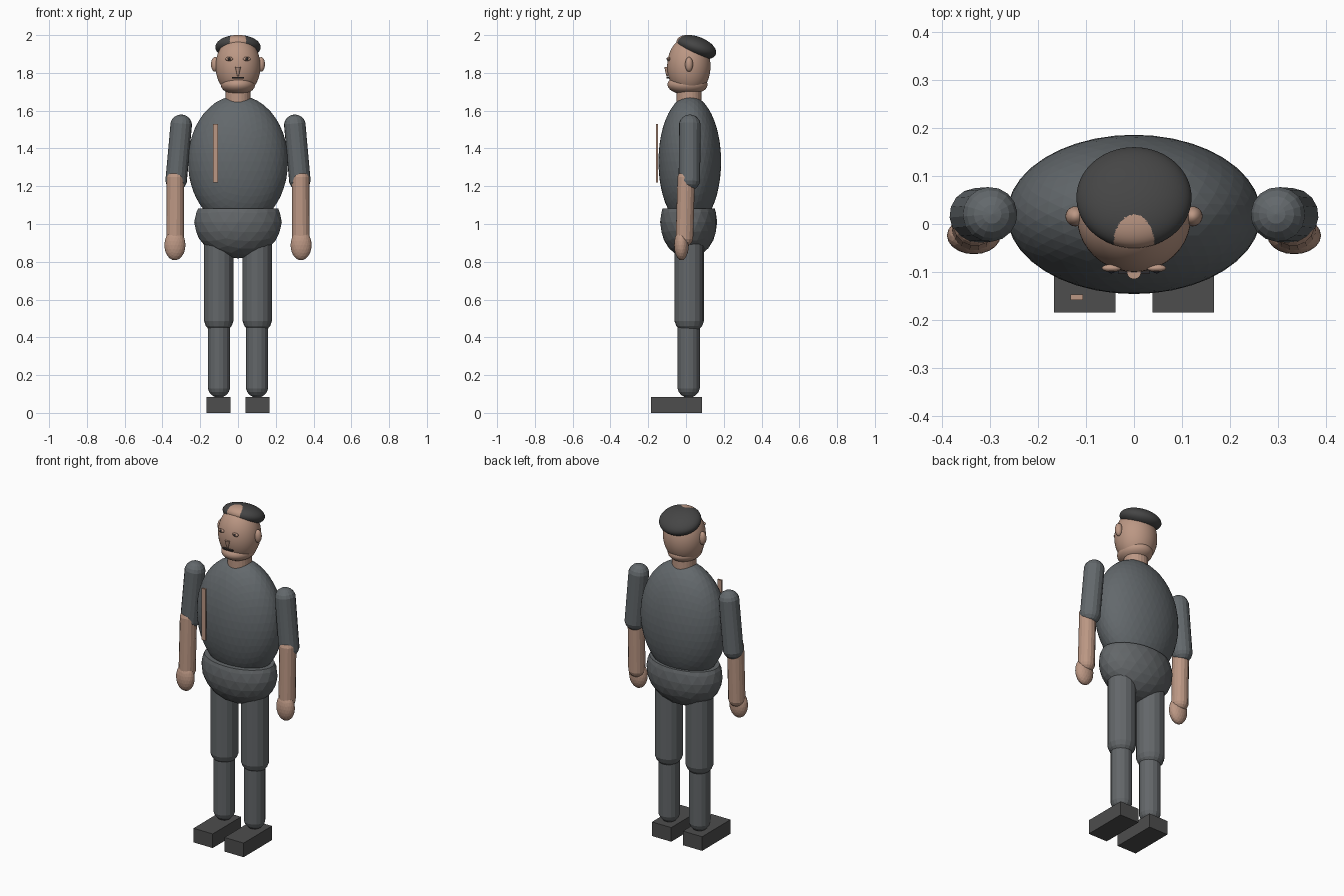
import bpy, bmesh, math
from mathutils import Matrix, Vector

cube = bpy.data.objects.get("Cube")
if cube:
    bpy.data.objects.remove(cube, do_unlink=True)


def material(name, r, g, b):
    m = bpy.data.materials.new(name)
    m.use_nodes = True
    m.diffuse_color = (r, g, b, 1)
    bsdf = next(n for n in m.node_tree.nodes if n.type == 'BSDF_PRINCIPLED')
    bsdf.inputs["Base Color"].default_value = (r, g, b, 1)
    bsdf.inputs["Roughness"].default_value = 0.8
    return m


SKIN = material("skin", 0.50, 0.31, 0.23)
SHIRT = material("shirt_grey", 0.125, 0.14, 0.15)
TROUSERS = material("trouser_grey", 0.125, 0.135, 0.142)
HAIR = material("hair_dark", 0.06, 0.06, 0.06)
SHOE = material("shoe_dark", 0.075, 0.075, 0.075)
INK = material("feature_black", 0.03, 0.025, 0.025)


def finish(name, bm, mat, smooth=False):
    mesh = bpy.data.meshes.new(name)
    bmesh.ops.recalc_face_normals(bm, faces=bm.faces)
    for f in bm.faces:
        f.smooth = smooth
    bm.to_mesh(mesh)
    bm.free()
    mesh.materials.append(mat)
    obj = bpy.data.objects.new(name, mesh)
    bpy.context.collection.objects.link(obj)
    return obj


def placed(centre, size, tilt=0):
    return (Matrix.Translation(centre) @ Matrix.Rotation(tilt, 4, 'X')
            @ Matrix.Diagonal((*size, 1)))


def ellipsoid(name, centre, radii, mat, detail=4, tilt=0, smooth=False, cut=None):
    bm = bmesh.new()
    bmesh.ops.create_icosphere(bm, subdivisions=detail, radius=1,
                               matrix=placed(centre, radii, tilt))
    if cut is not None:
        bmesh.ops.bisect_plane(bm, geom=bm.verts[:] + bm.edges[:] + bm.faces[:],
                               plane_co=(0, 0, cut), plane_no=(0, 0, 1), clear_outer=True)
        bmesh.ops.holes_fill(bm, edges=[e for e in bm.edges if e.is_boundary])
    return finish(name, bm, mat, smooth)


def box(name, centre, size, mat):
    bm = bmesh.new()
    bmesh.ops.create_cube(bm, size=1, matrix=placed(centre, size))
    return finish(name, bm, mat)


def capsule(name, start, end, radius, mat):
    # A sphere without an equator ring, pulled apart between the two end centres
    start, end = Vector(start), Vector(end)
    axis = end - start
    bm = bmesh.new()
    bmesh.ops.create_uvsphere(bm, u_segments=16, v_segments=9, radius=radius * 1.015)
    for v in bm.verts:
        if v.co.z > 0:
            v.co.z += axis.length
    turn = axis.to_track_quat('Z', 'Y').to_matrix().to_4x4()
    bmesh.ops.transform(bm, matrix=Matrix.Translation(start) @ turn, verts=bm.verts)
    return finish(name, bm, mat)


def cone(name, centre, low, high, height, mat, sides=16):
    bm = bmesh.new()
    bmesh.ops.create_cone(bm, cap_ends=True, segments=sides, radius1=low, radius2=high,
                          depth=height, matrix=Matrix.Translation(centre))
    return finish(name, bm, mat)


# Body
ellipsoid("torso", (0, 0.02, 1.33), (0.265, 0.166, 0.35), SHIRT)
ellipsoid("pelvis", (0, 0.014, 1.01), (0.232, 0.151, 0.192), TROUSERS, detail=3, cut=1.082)
cone("neck", (0, 0.016, 1.67), 0.067, 0.067, 0.12, SKIN, 24)
box("chest_strip", (-0.119, -0.153, 1.375), (0.026, 0.011, 0.31), SKIN)

# Head
ellipsoid("skull", (0, 0.015, 1.835), (0.119, 0.115, 0.156), SKIN, smooth=True)
ellipsoid("jaw", (0, 0.008, 1.738), (0.091, 0.106, 0.054), SKIN, smooth=True)
hair = ellipsoid("hair", (0, 0.055, 1.936), (0.12, 0.11, 0.056), HAIR,
                 detail=6, tilt=math.radians(-20), smooth=True)

# Bare forehead notch in the hairline
hair.data.materials.append(SKIN)
for face in hair.data.polygons:
    x, y, z = face.center
    if (x / 0.043) ** 2 + ((y + 0.045) / 0.065) ** 2 < 1 and z > 1.9:
        face.material_index = 1

# Nose and mouth
cone("nose", (0, -0.1, 1.805), 0.003, 0.015, 0.05, SKIN)
box("mouth", (0, -0.097, 1.775), (0.064, 0.014, 0.007), INK)

# Paired parts
for side, s in (("left", 1), ("right", -1)):
    ellipsoid(side + "_ear", (s * 0.122, 0.016, 1.845), (0.021, 0.021, 0.039), SKIN,
              detail=3, smooth=True)
    ellipsoid(side + "_eye", (s * 0.047, -0.092, 1.874), (0.02, 0.008, 0.011), SKIN,
              detail=3, smooth=True)
    ellipsoid(side + "_pupil", (s * 0.047, -0.098, 1.874), (0.008, 0.005, 0.008), INK,
              detail=2, smooth=True)
    capsule(side + "_upper_arm", (s * 0.327, 0.018, 1.235), (s * 0.301, 0.02, 1.522),
            0.057, SHIRT)
    capsule(side + "_forearm", (s * 0.333, -0.008, 0.93), (s * 0.331, 0.001, 1.24),
            0.047, SKIN)
    ellipsoid(side + "_hand", (s * 0.334, -0.024, 0.888), (0.056, 0.039, 0.08), SKIN,
              detail=3)
    capsule(side + "_thigh", (s * 0.102, 0.017, 0.50), (s * 0.102, 0.017, 0.92),
            0.078, TROUSERS)
    capsule(side + "_shin", (s * 0.101, 0.014, 0.14), (s * 0.101, 0.014, 0.48),
            0.059, TROUSERS)
    box(side + "_shoe", (s * 0.103, -0.05, 0.0425), (0.128, 0.27, 0.085), SHOE)
